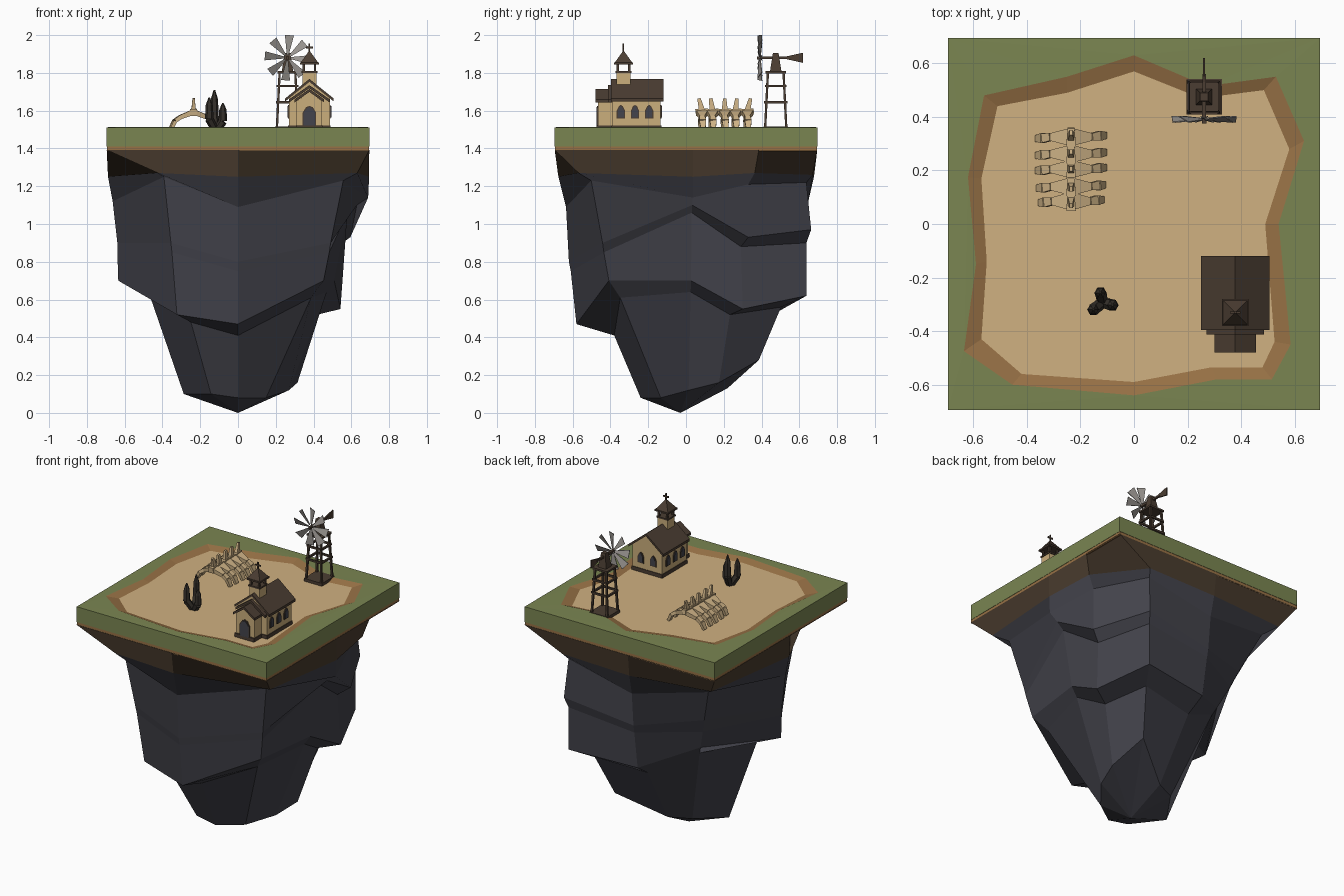
import bpy, bmesh, math
from mathutils import Vector

if "Cube" in bpy.data.objects:
    bpy.data.objects.remove(bpy.data.objects["Cube"])

COLOURS = {"grass": (.195, .235, .083), "sand": (.63, .44, .22), "clay": (.31, .165, .06),
           "dirt": (.068, .045, .027), "rock": (.057, .057, .072), "plaster": (.60, .425, .20),
           "wood": (.07, .047, .032), "metal": (.31, .29, .27), "cactus": (.036, .03, .024),
           "bone": (.62, .45, .24)}
MAT = {}
for n, c in COLOURS.items():
    MAT[n] = bpy.data.materials.new(n)
    MAT[n].diffuse_color = (*c, 1)


def finish(bm, name, *mats):
    bmesh.ops.recalc_face_normals(bm, faces=bm.faces)
    me = bpy.data.meshes.new(name)
    bm.to_mesh(me)
    bm.free()
    for m in mats:
        me.materials.append(MAT[m])
    bpy.context.collection.objects.link(bpy.data.objects.new(name, me))


def loft(bm, a, b):
    """Join two point loops with quads and end caps."""
    n = len(a)
    va, vb = [bm.verts.new(p) for p in a], [bm.verts.new(p) for p in b]
    for i in range(n):
        j = (i + 1) % n
        bm.faces.new((va[i], va[j], vb[j], vb[i]))
    bm.faces.new(va)
    bm.faces.new(vb)


def box(bm, x0, x1, y0, y1, z0, z1):
    q = [(x0, y0), (x1, y0), (x1, y1), (x0, y1)]
    loft(bm, [(x, y, z0) for x, y in q], [(x, y, z1) for x, y in q])


def prism(bm, prof, d0, d1, axis="y"):
    """Extrude a (side, z) profile along y or x."""
    f = (lambda u, z, d: (u, d, z)) if axis == "y" else (lambda u, z, d: (d, u, z))
    loft(bm, [f(u, z, d0) for u, z in prof], [f(u, z, d1) for u, z in prof])


def beam(bm, p0, p1, w0, w1, h0=None, h1=None, n=4):
    """Tapered bar between two points; w is half width, h is half height."""
    p0, p1 = Vector(p0), Vector(p1)
    d = (p1 - p0).normalized()
    ref = Vector((0, 1, 0)) if abs(d.y) < .9 else Vector((1, 0, 0))
    u = (ref - d * ref.dot(d)).normalized()
    v = d.cross(u)
    k = math.sqrt(2) if n == 4 else 1

    def ring(p, w, h):
        ang = [math.tau * (i + .5) / n for i in range(n)]
        return [p + u * math.cos(a) * w * k + v * math.sin(a) * h * k for a in ang]
    loft(bm, ring(p0, w0, h0 or w0), ring(p1, w1, h1 or w1))


# Floating rock: columns of (radius, height) at each angle, top to bottom
S = .695
COLS = [
    (-90, [(.675, 1.25), (.635, 1.09), (.62, .80), (.61, .75), (.58, .47), (.38, .41), (.24, .08)]),
    (-42, [(.85, 1.27), (.75, 1.23), (.66, .90), (.65, .85), (.61, .70), (.52, .61), (.20, .08)]),
    (3, [(.695, 1.25), (.69, 1.14), (.63, 1.10), (.58, 1.06), (.51, .70), (.47, .64), (.27, .12)]),
    (29, [(.75, 1.27), (.68, 1.21), (.68, .93), (.60, .88), (.62, .55), (.48, .52), (.36, .16)]),
    (57, [(.80, 1.26), (.76, 1.22), (.79, .97), (.76, .90), (.76, .62), (.60, .56), (.46, .28)]),
    (95, [(.68, 1.25), (.65, 1.12), (.63, .90), (.62, .85), (.58, .60), (.46, .52), (.22, .13)]),
    (135, [(.87, 1.27), (.77, 1.22), (.63, .97), (.58, .87), (.50, .73), (.47, .68), (.22, .13)]),
    (188, [(.695, 1.25), (.67, 1.12), (.645, .90), (.645, .85), (.64, .70), (.52, .76), (.29, .10)]),
    (238, [(.80, 1.27), (.74, 1.25), (.67, .90), (.66, .85), (.61, .52), (.47, .48), (.27, .10)])]
bm = bmesh.new()
rings = [[] for _ in range(8)]
for i, (deg, pts) in enumerate(COLS):
    c, s = math.cos(math.radians(deg)), math.sin(math.radians(deg))
    k = S / max(abs(c), abs(s))
    top = (math.copysign(S, c), math.copysign(S, s)) if i in (1, 4, 6, 8) else (c * k, s * k)
    rings[0].append(bm.verts.new((*top, 1.392)))
    for j, (r, z) in enumerate(pts):
        rings[j + 1].append(bm.verts.new((r * c, r * s, z)))
n = len(COLS)
for j in range(7):
    for i in range(n):
        k = (i + 1) % n
        f = bm.faces.new((rings[j][i], rings[j][k], rings[j + 1][k], rings[j + 1][i]))
        f.material_index = 0 if j else 1
tip = bm.verts.new((0, -.03, 0))
for i in range(n):
    bm.faces.new((rings[7][i], rings[7][(i + 1) % n], tip))
bm.faces.new(rings[0]).material_index = 1
finish(bm, "floating_rock", "rock", "dirt")

# Clay layer under the grass
bm = bmesh.new()
box(bm, -S + .002, S - .002, -S + .002, S - .002, 1.387, 1.411)
finish(bm, "clay_layer", "clay")

# Grass slab with a shallow sandy basin
RIM = [(-.56, .48), (-.25, .55), (0, .63), (.27, .515), (.53, .55), (.635, .31), (.54, 0), (.585, -.45),
       (.515, -.58), (.31, -.58), (0, -.64), (-.455, -.6), (-.635, -.475), (-.59, -.15), (-.62, .175)]
FLOOR = [(-.51, .44), (-.25, .49), (0, .57), (.25, .47), (.485, .5), (.58, .28), (.49, 0), (.525, -.44),
         (.48, -.535), (.29, -.535), (0, -.59), (-.42, -.56), (-.57, -.43), (-.55, -.14), (-.57, .17)]
bm = bmesh.new()


def loop(pts, z):
    return [bm.verts.new((x, y, z)) for x, y in pts]


def edges(vs):
    return [bm.edges.get((a, b)) or bm.edges.new((a, b)) for a, b in zip(vs, vs[1:] + vs[:1])]


def skin(a, b, m):
    for i in range(len(a)):
        j = (i + 1) % len(a)
        bm.faces.new((a[i], a[j], b[j], b[i])).material_index = m


def fill(es, m):
    res = bmesh.ops.triangle_fill(bm, edges=es, use_beauty=True)
    for f in res["geom"]:
        if isinstance(f, bmesh.types.BMFace):
            f.material_index = m


SQ = [(-S, -S), (S, -S), (S, S), (-S, S)]
low, high = loop(SQ, 1.41), loop(SQ, 1.512)
rim, floor = loop(RIM, 1.514), loop(FLOOR, 1.498)
fill(edges(high) + edges(rim), 0)
fill(edges(floor), 2)
skin(low, high, 0)
skin(rim, floor, 1)
bm.faces.new(low)
finish(bm, "grass_slab", "grass", "clay", "sand")

# Church
CX = .378


def gable(w, z0, eave, peak):
    return [(CX - w, z0), (CX + w, z0), (CX + w, eave), (CX, peak), (CX - w, eave)]


def chevron(w, eave, peak, t=.016):
    return [(CX - w, eave), (CX, peak), (CX + w, eave), (CX + w, eave - t), (CX, peak - t), (CX - w, eave - t)]


def arch(c, w, z0, z1, z2):
    return [(c - w, z0), (c + w, z0), (c + w, z1), (c + w * .5, z2 - .008), (c, z2),
            (c - w * .5, z2 - .008), (c - w, z1)]


bm = bmesh.new()
prism(bm, gable(.108, 1.49, 1.665, 1.755), -.39, -.135)
prism(bm, gable(.068, 1.49, 1.65, 1.70), -.465, -.38)
box(bm, CX - .037, CX + .037, -.368, -.294, 1.70, 1.80)
finish(bm, "church_walls", "plaster")

bm = bmesh.new()
prism(bm, chevron(.128, 1.665, 1.768), -.396, -.12)
prism(bm, chevron(.107, 1.66, 1.735), -.412, -.385)
prism(bm, chevron(.078, 1.66, 1.715), -.48, -.385)
finish(bm, "church_roof", "wood")

bm = bmesh.new()
box(bm, CX - .112, CX + .112, -.395, -.131, 1.49, 1.522)
box(bm, CX - .072, CX + .072, -.475, -.38, 1.49, 1.522)
finish(bm, "church_plinth", "wood")

bm = bmesh.new()
box(bm, CX - .042, CX + .042, -.373, -.289, 1.80, 1.81)
for sx in (-1, 1):
    for sy in (-1, 1):
        x, y = CX + sx * .03, -.331 + sy * .03
        box(bm, x - .006, x + .006, y - .006, y + .006, 1.81, 1.85)
beam(bm, (CX, -.331, 1.845), (CX, -.331, 1.855), .05, .05)
beam(bm, (CX, -.331, 1.855), (CX, -.331, 1.915), .046, .003)
box(bm, CX - .004, CX + .004, -.335, -.327, 1.905, 1.955)
box(bm, CX - .019, CX + .019, -.335, -.327, 1.93, 1.939)
finish(bm, "belfry_and_cross", "wood")

for part, mat, g, d in (("frames", "wood", .006, .005), ("panes", "rock", 0, .008)):
    bm = bmesh.new()
    for y in (-.345, -.27, -.195):
        for s in (-1, 1):
            prism(bm, arch(y, .016 + g, 1.565 - g, 1.60, 1.625 + g), CX + s * .1, CX + s * (.108 + d), "x")
    for x in (-.045, .045):
        prism(bm, arch(CX + x, .016 + g, 1.565 - g, 1.60, 1.625 + g), -.14, -.135 + d)
    prism(bm, arch(CX, .03 + g, 1.515, 1.59, 1.62 + g), -.46, -.467 - d)
    finish(bm, "church_window_and_door_" + part, mat)

# Windmill tower
WX, WY = .262, .475
bm = bmesh.new()


def frame(z):
    """Half width of the tapering tower at height z."""
    return .056 - (z - 1.51) * .05


box(bm, WX - .066, WX + .066, WY - .066, WY + .066, 1.495, 1.517)
for sx in (-1, 1):
    for sy in (-1, 1):
        a, b = frame(1.51), frame(1.8)
        beam(bm, (WX + sx * a, WY + sy * a, 1.51), (WX + sx * b, WY + sy * b, 1.8), .006, .006)
for z in (1.645, 1.73):
    w = frame(z) + .006
    for s in (-1, 1):
        box(bm, WX - w, WX + w, WY + s * w - .006, WY + s * w + .006, z - .006, z + .006)
        box(bm, WX + s * w - .006, WX + s * w + .006, WY - w, WY + w, z - .006, z + .006)
box(bm, WX - .054, WX + .054, WY - .054, WY + .054, 1.798, 1.81)
beam(bm, (WX, WY, 1.81), (WX, WY, 1.905), .03, .015)
finish(bm, "windmill_tower", "wood")

bm = bmesh.new()
beam(bm, (WX, .375, 1.88), (WX, .56, 1.88), .008, .006)
finish(bm, "windmill_shaft", "wood")

bm = bmesh.new()
prism(bm, [(.53, 1.873), (.62, 1.853), (.62, 1.907), (.53, 1.887)], WX - .004, WX + .004, "x")
finish(bm, "windmill_tail", "wood")

bm = bmesh.new()
for i in range(8):
    a = math.tau * (i + .89) / 8
    c, s = math.cos(a), math.sin(a)
    quad = [(.015, -.005, -.003), (.12, -.024, -.011), (.12, .024, .011), (.015, .005, .003)]
    pts = [Vector((WX + r * c - t * s, .389 + y, 1.88 + r * s + t * c)) for r, t, y in quad]
    loft(bm, pts, [p + Vector((0, .004, 0)) for p in pts])
finish(bm, "windmill_blades", "metal")

# Cactus: three leaning spindles
bm = bmesh.new()
for tx, ty, h in ((-.125, -.257, 1.71), (-.152, -.32, 1.67), (-.08, -.303, 1.64)):
    base, top = Vector((-.117, -.293, 1.49)), Vector((tx, ty, h))
    mid = Vector((tx, ty, 1.48 + (h - 1.48) * .4))
    beam(bm, base, mid, .02, .023, n=6)
    up = mid.lerp(top, .65)
    beam(bm, mid, up, .023, .019, n=6)
    beam(bm, up, top, .019, .004, n=6)
finish(bm, "cactus", "cactus")

# Skeleton: vertebrae, top spikes and paired ribs
BX = -.235
bm = bmesh.new()
for y, k in ((.085, .92), (.14, .97), (.205, 1), (.262, 1), (.325, 1.0)):
    lean = (y - .205) * .14
    beam(bm, (BX, y - .034, 1.59), (BX, y + .034, 1.598), .018, .013)
    beam(bm, (BX, y, 1.60), (BX, y + lean, 1.665), .016, .009, .012, .006)
    for s in (-1, 1):
        pts = [(BX, y, 1.593), (BX + s * .075 * k, y, 1.565), (BX + s * .105 * k, y + s * .004, 1.545),
               (BX + s * .127 * k, y + s * .006, 1.50)]
        beam(bm, pts[0], pts[1], .033, .014, .015, .011)
        beam(bm, pts[1], pts[2], .014, .018, .011, .010)
        beam(bm, pts[2], pts[3], .018, .012, .010, .008)
finish(bm, "rib_cage", "bone")

for m in bpy.data.materials:
    if m.users and not m.is_grease_pencil:
        m.use_nodes = True
        m.node_tree.nodes["Principled BSDF"].inputs["Base Color"].default_value = m.diffuse_color
